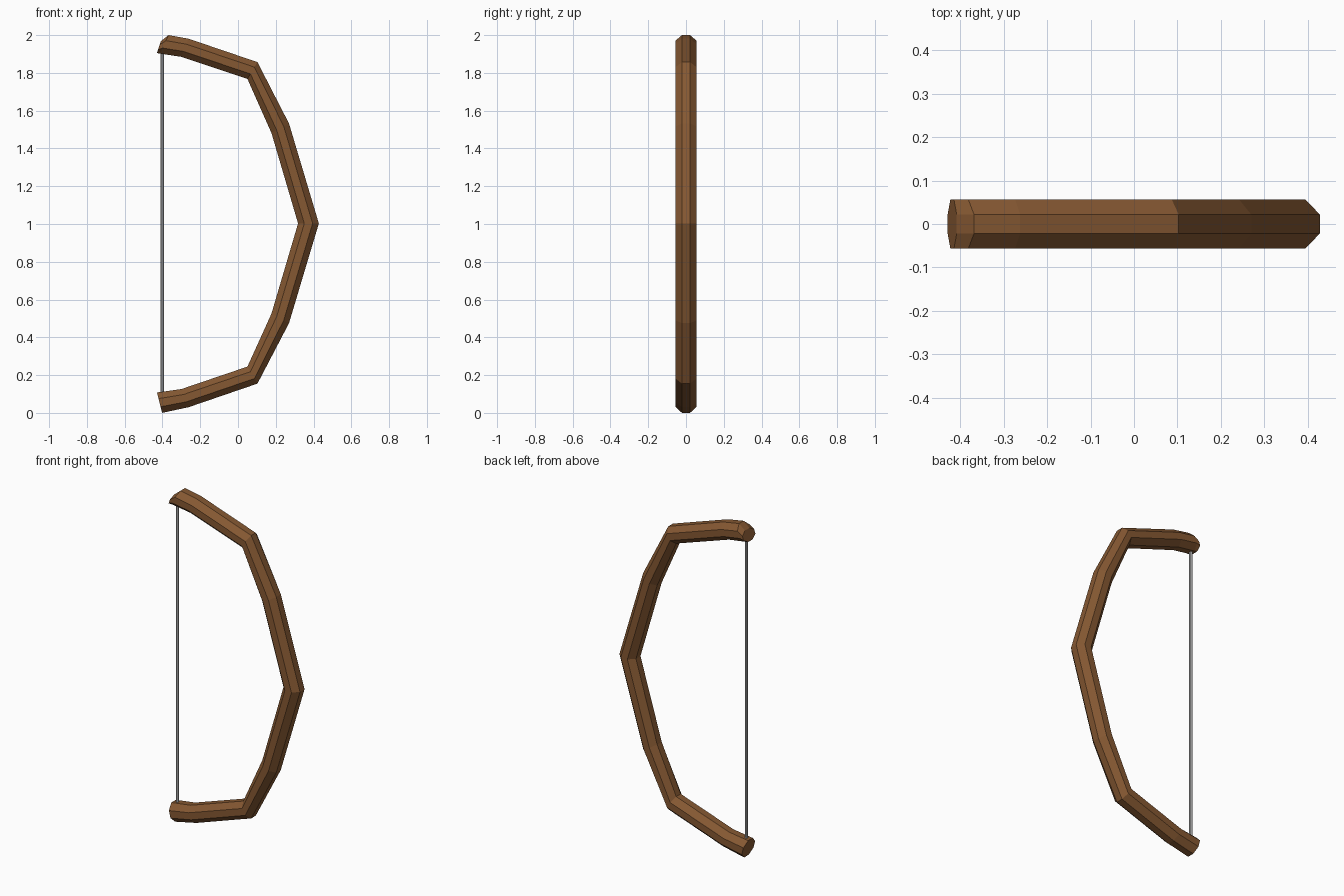
import bpy, bmesh
from mathutils import Vector

if "Cube" in bpy.data.objects:
    bpy.data.objects.remove(bpy.data.objects["Cube"])


def material(name, rgb):
    m = bpy.data.materials.new(name)
    m.diffuse_color = (*rgb, 1)
    m.use_nodes = True
    m.node_tree.nodes["Principled BSDF"].inputs["Base Color"].default_value = m.diffuse_color
    return m


wood = material("brown wood", (0.235, 0.098, 0.032))
grey = material("light grey cord", (0.56, 0.56, 0.56))

# Limb stations from top tip to bottom tip: outer x, z and inner x, z
stations = [
    (-0.408, 1.968, -0.429, 1.905),
    (-0.368, 2.000, -0.412, 1.902),
    (-0.262, 1.981, -0.300, 1.885),
    (0.103, 1.857, 0.050, 1.768),
    (0.270, 1.532, 0.177, 1.482),
    (0.428, 1.003, 0.318, 1.003),
    (0.270, 0.475, 0.177, 0.525),
    (0.103, 0.155, 0.050, 0.245),
    (-0.262, 0.030, -0.300, 0.126),
    (-0.402, 0.000, -0.429, 0.108),
]

# Octagonal section: fraction from outer to inner edge, and y
h, s = 0.056, 0.0215
section = [(0, -s), (0.3, -h), (0.7, -h), (1, -s),
           (1, s), (0.7, h), (0.3, h), (0, s)]

# Bow limb: octagon swept through the stations with capped ends
bm = bmesh.new()
rings = []
for ox, oz, ix, iz in stations:
    outer, inner = Vector((ox, 0, oz)), Vector((ix, 0, iz))
    rings.append([bm.verts.new(outer.lerp(inner, t) + Vector((0, y, 0)))
                  for t, y in section])
for a, b in zip(rings, rings[1:]):
    for i in range(8):
        j = (i + 1) % 8
        bm.faces.new((a[i], a[j], b[j], b[i]))
bm.faces.new(rings[0])
bm.faces.new(rings[-1])
bmesh.ops.recalc_face_normals(bm, faces=bm.faces)
mesh = bpy.data.meshes.new("bow_limb")
bm.to_mesh(mesh)
bm.free()
mesh.materials.append(wood)
bpy.context.collection.objects.link(bpy.data.objects.new("bow_limb", mesh))

# Bow string: thin upright rod between the tips
bpy.ops.mesh.primitive_cylinder_add(vertices=8, radius=0.009, depth=1.86,
                                    location=(-0.402, 0, 1.0))
string = bpy.context.object
string.name = "bow_string"
string.data.materials.append(grey)
